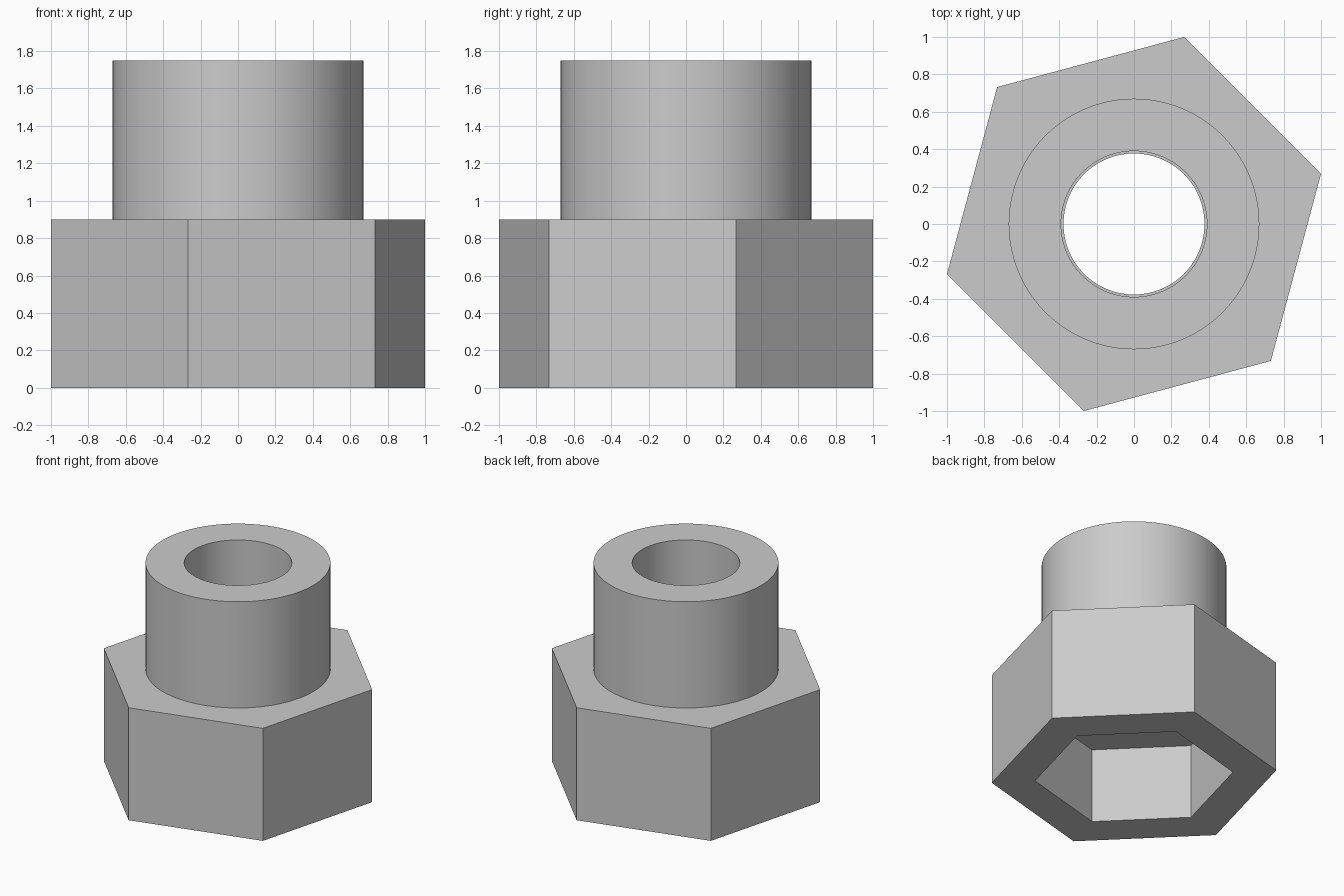
import bpy
import bmesh
import math

if "Cube" in bpy.data.objects:
    bpy.data.objects.remove(bpy.data.objects["Cube"])

HEX, ROUND = 6, 96
START = math.radians(15)

# Closed profile: (sides, corner radius, height), walked outside to inside
RINGS = [
    (HEX, 1.035, 0.0), (HEX, 1.035, 0.9),          # hexagonal body
    (ROUND, 0.67, 0.9), (ROUND, 0.67, 1.75),       # round collar
    (ROUND, 0.39, 1.75), (ROUND, 0.39, 0.9),       # upper bore
    (ROUND, 0.377, 0.9), (ROUND, 0.377, 0.6),      # narrower lower bore
    (HEX, 0.72, 0.6), (HEX, 0.72, 0.0),            # hexagonal socket underneath
]


def add_ring(bm, sides, radius, z):
    angles = [START + math.tau * i / sides for i in range(sides)]
    return [bm.verts.new((radius * math.cos(a), radius * math.sin(a), z)) for a in angles]


def join(bm, a, b):
    """Bridge two rings; unequal counts give one face per side of the smaller ring."""
    n = min(len(a), len(b))
    sa, sb = len(a) // n, len(b) // n
    for k in range(n):
        lower = [a[(k * sa + i) % len(a)] for i in range(sa + 1)]
        upper = [b[(k * sb + i) % len(b)] for i in range(sb + 1)]
        bm.faces.new(lower + upper[::-1])


bm = bmesh.new()
rings = [add_ring(bm, *r) for r in RINGS]
for i, ring in enumerate(rings):
    join(bm, ring, rings[(i + 1) % len(rings)])
bmesh.ops.recalc_face_normals(bm, faces=bm.faces)
# Split the large ring-shaped caps cleanly
bmesh.ops.triangulate(bm, faces=[f for f in bm.faces if len(f.verts) > 4])

mesh = bpy.data.meshes.new("hex_collar_nut")
bm.to_mesh(mesh)
bm.free()

# Plain grey metal
grey = bpy.data.materials.new("light_grey")
grey.diffuse_color = (0.6, 0.6, 0.6, 1)
grey.use_nodes = True
grey.node_tree.nodes["Principled BSDF"].inputs["Base Color"].default_value = grey.diffuse_color
mesh.materials.append(grey)

nut = bpy.data.objects.new("hex_collar_nut", mesh)
bpy.context.collection.objects.link(nut)
bpy.context.view_layer.objects.active = nut
nut.select_set(True)
bpy.ops.object.shade_smooth_by_angle(angle=math.radians(30))
